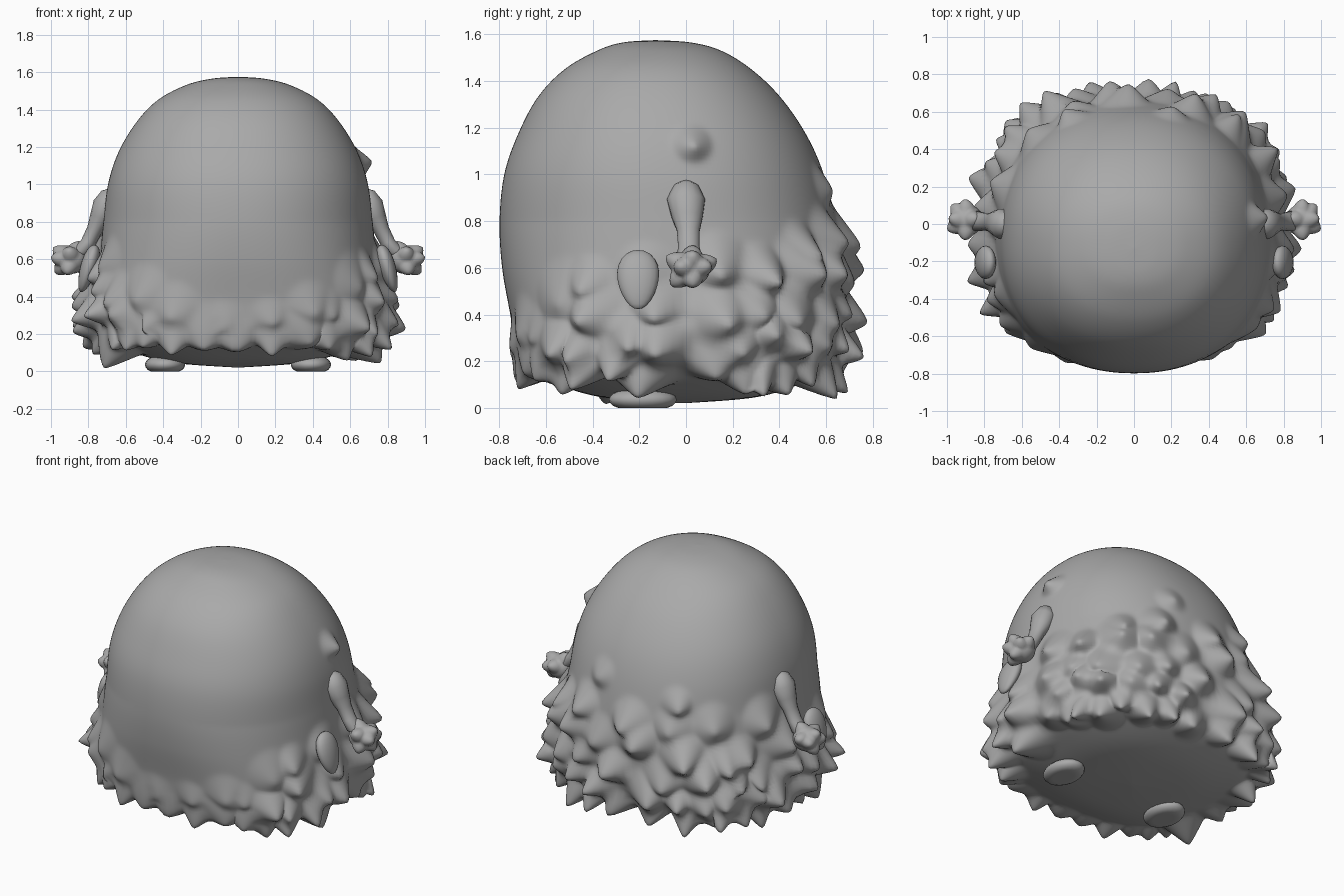
import bpy, bmesh, math, random
from mathutils import Vector, kdtree

if "Cube" in bpy.data.objects:
    bpy.data.objects.remove(bpy.data.objects["Cube"])

random.seed(11)
grey = bpy.data.materials.new("grey")
grey.diffuse_color = (0.4, 0.4, 0.4, 1)
grey.use_nodes = True
grey.node_tree.nodes["Principled BSDF"].inputs["Base Color"].default_value = grey.diffuse_color


def finish(name, bm):
    """Turn a bmesh into a smooth grey object."""
    bmesh.ops.recalc_face_normals(bm, faces=bm.faces)
    me = bpy.data.meshes.new(name)
    bm.to_mesh(me)
    bm.free()
    me.materials.append(grey)
    ob = bpy.data.objects.new(name, me)
    bpy.context.collection.objects.link(ob)
    for p in me.polygons:
        p.use_smooth = True
    return ob


# Body profile: z, half width, front y, back y
PROFILE = [(1.575, 0.0, -0.13, -0.13), (1.565, 0.14, -0.27, 0.02), (1.53, 0.28, -0.38, 0.15),
           (1.45, 0.43, -0.52, 0.28), (1.33, 0.545, -0.635, 0.405), (1.17, 0.64, -0.72, 0.515),
           (1.0, 0.695, -0.778, 0.59), (0.8, 0.72, -0.798, 0.64), (0.6, 0.74, -0.787, 0.665),
           (0.4, 0.765, -0.752, 0.67), (0.25, 0.755, -0.725, 0.64), (0.16, 0.69, -0.67, 0.58),
           (0.10, 0.56, -0.55, 0.48), (0.045, 0.34, -0.35, 0.29), (0.02, 0.0, -0.02, -0.02)]


def surface(t, a):
    """Point on the bare body; t runs along the profile, a = 0 faces forward."""
    i = min(int(t), len(PROFILE) - 2)
    f = t - i
    p = [PROFILE[min(max(i + k, 0), len(PROFILE) - 1)] for k in (-1, 0, 1, 2)]
    z, w, yf, yb = (0.5 * (2 * p1 + (p2 - p0) * f + (2 * p0 - 5 * p1 + 4 * p2 - p3) * f * f
                           + (3 * p1 - p0 - 3 * p2 + p3) * f ** 3) for p0, p1, p2, p3 in zip(*p))
    power = 0.76 + 0.16 * min(1, max(0, (z - 0.3) / 0.5))    # squarer toward the hem
    sq = lambda v: math.copysign(abs(v) ** power, v)
    return Vector((w * sq(math.sin(a)), (yf + yb) / 2 - (yb - yf) / 2 * sq(math.cos(a)), z))


def profile_t(z):
    for i in range(len(PROFILE) - 1):
        if PROFILE[i][0] >= z >= PROFILE[i + 1][0]:
            return i + (PROFILE[i][0] - z) / (PROFILE[i][0] - PROFILE[i + 1][0])


# Fur tufts: (root, radius, pull), in staggered rows that climb higher toward the back
tufts = []


def add_tuft(z, a, radius, out, down):
    root = surface(profile_t(z), a)
    side = Vector((root.x, root.y, 0)).normalized()
    sway = Vector((-side.y, side.x, 0)) * random.uniform(-0.04, 0.04)
    tufts.append((root, radius, side * out - Vector((0, 0, down)) + sway))


for row, z0 in enumerate((0.19, 0.31, 0.45, 0.59, 0.74)):
    count = (30, 26, 22, 20, 16)[row]
    for k in range(count):
        a = math.tau * (k + 0.5 * (row % 2) + random.uniform(-0.3, 0.3)) / count
        back = (1 - math.cos(a)) / 2
        z = z0 + random.uniform(-0.05, 0.05)
        limit = 0.36 + 0.32 * min(1, back * 2.2) + 0.14 * back
        if z > limit:
            continue
        fade = min(1, 0.5 + (limit - z) * 2.0)
        out = (0.05 + 0.08 * min(1, back * 4)) * fade * random.uniform(0.6, 1.3)
        down = (random.uniform(0.08, 0.15) if row == 0 else random.uniform(0.04, 0.08)) * fade
        if row == 0:
            out *= 0.75
        add_tuft(z, a, random.uniform(0.10, 0.16), out, down)
add_tuft(1.13, math.radians(100), 0.09, 0.08, 0.01)
add_tuft(0.95, math.radians(165), 0.10, 0.05, 0.02)
add_tuft(0.88, math.radians(205), 0.10, 0.08, 0.03)

tree = kdtree.KDTree(len(tufts))
for i, t in enumerate(tufts):
    tree.insert(t[0], i)
tree.balance()

# Furry body: lofted rings, pulled out into tufts
SEG, RINGS = 288, 150
bm = bmesh.new()
rings = []
for r in range(RINGS + 1):
    t = (len(PROFILE) - 1) * r / RINGS
    ring = []
    for s in range(SEG if 0 < r < RINGS else 1):
        p = surface(t, math.tau * s / SEG)
        pull = Vector()
        for _, i, d in tree.find_range(p, 0.17):
            root, radius, vec = tufts[i]
            if d < radius:
                cand = vec * (1 - d / radius) ** 1.05
                if cand.length > pull.length:
                    pull = cand
        ring.append(bm.verts.new(p + pull))
    rings.append(ring)
for a, b in zip(rings, rings[1:]):
    for s in range(SEG):
        n = (s + 1) % SEG
        quad = [a[s % len(a)], a[n % len(a)], b[n % len(b)], b[s % len(b)]]
        bm.faces.new(list(dict.fromkeys(quad)))
body = finish("furry_body", bm)
relax = body.modifiers.new("soften", 'SMOOTH')
relax.factor, relax.iterations = 0.5, 4


def ellipsoid(name, loc, size, tilt=0.0, taper=0.0, floor=-1.0):
    """Rounded pad; taper widens the top, floor flattens the underside."""
    bm = bmesh.new()
    bmesh.ops.create_uvsphere(bm, u_segments=20, v_segments=12, radius=1)
    for v in bm.verts:
        k = 1 + taper * v.co.z
        v.co = Vector((v.co.x * size[0] * k, v.co.y * size[1] * k, max(v.co.z, floor) * size[2]))
    ob = finish(name, bm)
    ob.location, ob.rotation_euler = loc, (0, tilt, 0)


def arm(name, m):
    """Tube with a swollen shoulder, narrowing to the wrist."""
    path = [(0.675, 0.0, 0.975, 0.012), (0.685, 0.0, 0.95, 0.055), (0.705, 0.0, 0.89, 0.083),
            (0.735, 0.005, 0.82, 0.068), (0.765, 0.01, 0.76, 0.05), (0.80, 0.012, 0.69, 0.047),
            (0.84, 0.015, 0.64, 0.055), (0.88, 0.02, 0.61, 0.03)]
    bm = bmesh.new()
    loops = []
    for x, y, z, r in path:
        loops.append([bm.verts.new((m * (x + 0.8 * r * math.cos(q)), y + r * math.sin(q),
                                    z + 0.3 * r * math.cos(q)))
                      for q in (math.tau * j / 14 for j in range(14))])
    for a, b in zip(loops, loops[1:]):
        for j in range(14):
            bm.faces.new((a[j], a[j - 1], b[j - 1], b[j]))
    bm.faces.new(loops[0])
    bm.faces.new(loops[-1])
    finish(name, bm)


def hand(name, m):
    """Small ball pulled out into stubby fingers."""
    dirs = [Vector(d).normalized() for d in
            ((1, 0.1, 0.75), (1, -0.5, 0.1), (0.8, 0.8, 0.1), (0.7, 0.1, -0.7),
             (0.1, -0.9, 0.5), (0.1, 1, 0.35), (-0.5, 0.1, 1), (0.2, -0.7, -0.7))]
    bm = bmesh.new()
    bmesh.ops.create_icosphere(bm, subdivisions=4, radius=1)
    for v in bm.verts:
        n = v.co.normalized()
        peak = max(max(0, 1 - n.angle(d) / 0.6) for d in dirs)
        p = n * (0.083 + 0.04 * peak)
        v.co = (m * (0.892 + p.x), 0.02 + p.y, 0.598 + p.z * 0.92)
    finish(name, bm)


# Limbs, mirrored left and right
for m, side in ((1, "right"), (-1, "left")):
    arm("arm_" + side, m)
    hand("hand_" + side, m)
    ellipsoid("flipper_" + side, (m * 0.80, -0.205, 0.55), (0.045, 0.088, 0.132), -m * 0.3, 0.2)
    ellipsoid("foot_" + side, (m * 0.39, -0.185, 0.036), (0.108, 0.145, 0.054), 0, 0, -0.66)
